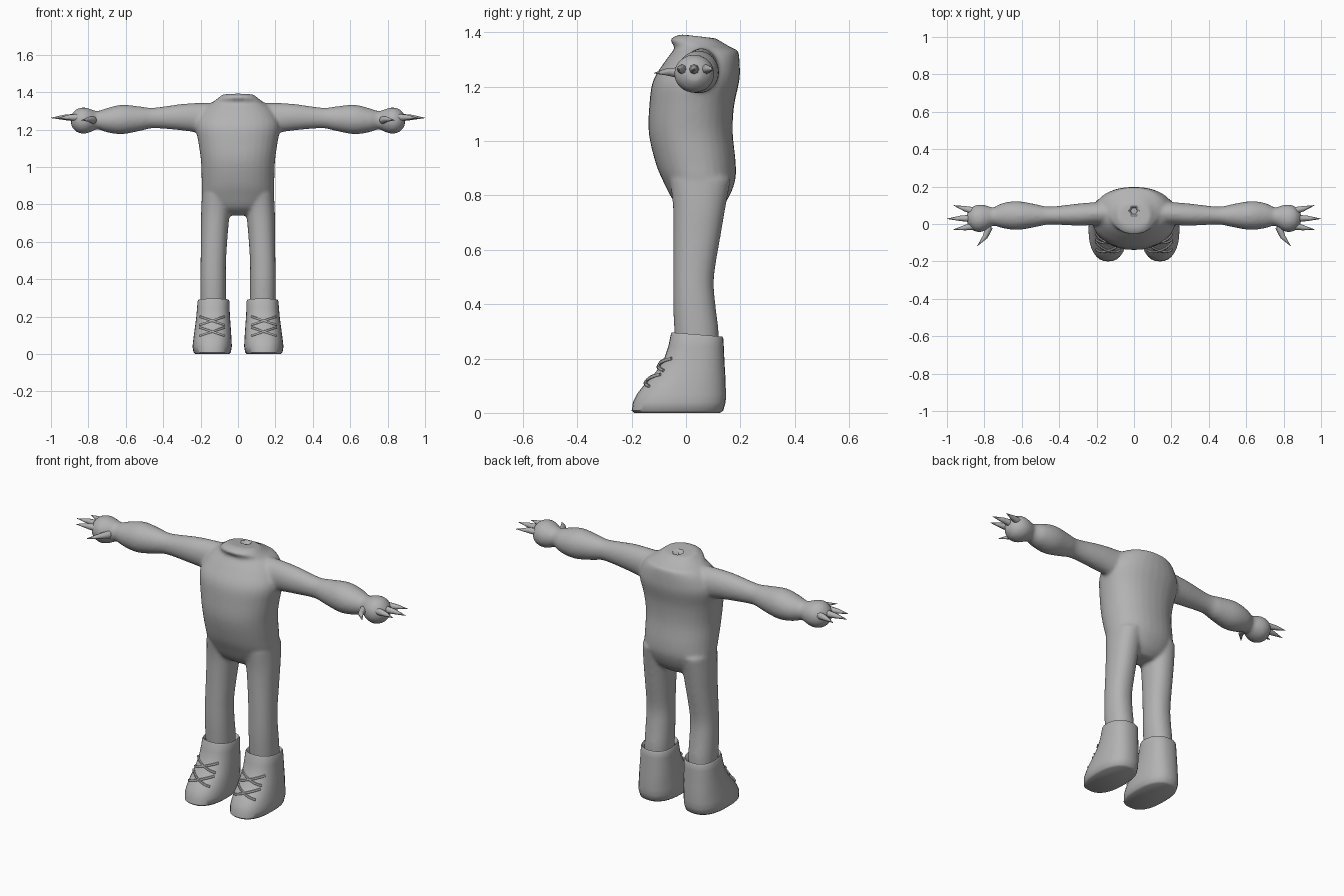
import bpy, bmesh, math
from mathutils import Vector

if "Cube" in bpy.data.objects:
    bpy.data.objects.remove(bpy.data.objects["Cube"])

grey = bpy.data.materials.new("plain grey")
grey.diffuse_color = (0.45, 0.45, 0.45, 1)
grey.use_nodes = True
grey.node_tree.nodes["Principled BSDF"].inputs["Base Color"].default_value = grey.diffuse_color


def spline(rows, steps):
    """Catmull-Rom interpolation of section rows."""
    out = []
    for i in range(len(rows) - 1):
        p = [rows[max(0, min(len(rows) - 1, i + k))] for k in (-1, 0, 1, 2)]
        for s in range(steps):
            t = s / steps
            out.append([0.5 * (2 * b + (c - a) * t + (2 * a - 5 * b + 4 * c - d) * t * t
                               + (3 * b - a - 3 * c + d) * t ** 3) for a, b, c, d in zip(*p)])
    return out + [list(rows[-1])]


def oval(n, power):
    for k in range(n):
        a = 2 * math.pi * k / n
        c, s = math.cos(a), math.sin(a)
        yield (math.copysign(abs(c) ** (2 / power), c), math.copysign(abs(s) ** (2 / power), s))


def loft(bm, rings):
    """Skin a list of point rings and cap both ends."""
    vs = [[bm.verts.new(p) for p in r] for r in rings]
    n = len(vs[0])
    for a, b in zip(vs, vs[1:]):
        for k in range(n):
            bm.faces.new((a[k], a[(k + 1) % n], b[(k + 1) % n], b[k]))
    bm.faces.new(vs[0][::-1])
    bm.faces.new(vs[-1])


def upright(rows, cx=0, n=32, power=2.2):
    """Rows are z front, z back, x centre offset, half width, y front, y back."""
    rings = []
    for zf, zb, ox, hx, yf, yb in rows:
        rings.append([(cx + ox + hx * u, (yf + yb) / 2 + (yb - yf) / 2 * v,
                       (zf + zb) / 2 + (zb - zf) / 2 * v) for u, v in oval(n, power)])
    return rings


def finish(name, bm, angle=40):
    bmesh.ops.recalc_face_normals(bm, faces=bm.faces[:])
    me = bpy.data.meshes.new(name)
    bm.to_mesh(me)
    bm.free()
    ob = bpy.data.objects.new(name, me)
    bpy.context.collection.objects.link(ob)
    me.materials.append(grey)
    bpy.ops.object.select_all(action='DESELECT')
    ob.select_set(True)
    bpy.context.view_layer.objects.active = ob
    bpy.ops.object.shade_smooth_by_angle(angle=math.radians(angle))
    return ob


def flip(rings, s):
    return [[(p[0] * s, p[1], p[2]) for p in r] for r in rings]


# torso, arms and legs skinned together
bm = bmesh.new()
torso = [(.74, .74, 0, .07, .01, .11), (.78, .78, 0, .15, -.045, .15), (.85, .85, 0, .19, -.083, .18),
         (.92, .92, 0, .194, -.112, .183), (1.03, 1.03, 0, .198, -.137, .172),
         (1.13, 1.13, 0, .212, -.135, .177), (1.22, 1.22, 0, .226, -.122, .196),
         (1.29, 1.27, 0, .205, -.08, .198), (1.33, 1.31, 0, .175, -.05, .196),
         (1.347, 1.333, 0, .145, -.042, .191), (1.375, 1.345, 0, .115, -.058, .165),
         (1.393, 1.378, 0, .085, -.02, .11)]
loft(bm, upright(spline(torso, 4)))
leg = [(.2, .2, .133, .066, -.035, .12), (.3, .3, .133, .069, -.043, .12), (.4, .4, .133, .069, -.047, .108),
       (.5, .5, .132, .068, -.047, .103), (.65, .65, .126, .072, -.046, .127),
       (.76, .76, .12, .077, -.048, .146), (.86, .86, .112, .08, -.06, .165)]
arm = [(.08, .06, 1.26, .07, .082), (.2, .056, 1.262, .062, .08), (.3, .05, 1.266, .059, .071),
       (.45, .045, 1.262, .048, .055), (.52, .045, 1.258, .06, .065), (.62, .045, 1.254, .077, .079),
       (.7, .045, 1.25, .068, .065), (.752, .04, 1.25, .049, .049), (.785, .034, 1.248, .064, .061),
       (.825, .03, 1.248, .075, .071), (.865, .03, 1.248, .062, .06), (.892, .03, 1.248, .03, .03)]
arm_rings = [[(x, cy + ry * u, cz + rz * v) for u, v in oval(24, 2)] for x, cy, cz, ry, rz in spline(arm, 4)]
for s in (1, -1):
    loft(bm, flip(upright(spline(leg, 4)), s))
    loft(bm, flip(arm_rings, s))
body = finish("body", bm)
mod = body.modifiers.new("blend", 'REMESH')
mod.mode, mod.voxel_size, mod.use_smooth_shade = 'VOXEL', .009, True
mod = body.modifiers.new("soften", 'SMOOTH')
mod.factor, mod.iterations = .5, 8

# small neck socket
bm = bmesh.new()
loft(bm, [[(r * u, .07 + r * v, z) for u, v in oval(6, 2)] for r, z in ((.018, 1.33), (.038, 1.42))])
cutter = finish("neck_socket_cutter", bm)
cutter.hide_render = True
cutter.hide_set(True)
mod = body.modifiers.new("socket", 'BOOLEAN')
mod.operation, mod.object, mod.solver = 'DIFFERENCE', cutter, 'EXACT'

# boots with a rolled rim
boot = [(0, 0, .138, .09, -.19, .125), (.008, .008, .138, .1, -.2, .137), (.04, .04, .138, .105, -.195, .146),
        (.07, .07, .137, .103, -.18, .147), (.1, .1, .136, .1, -.157, .146), (.13, .13, .135, .097, -.128, .145),
        (.16, .16, .134, .094, -.104, .143), (.2, .2, .133, .09, -.08, .141), (.245, .245, .132, .087, -.065, .139),
        (.288, .274, .131, .085, -.056, .137), (.296, .281, .131, .081, -.052, .133),
        (.288, .273, .132, .074, -.045, .126), (.25, .25, .132, .06, -.03, .11)]


def front_y(x, z):
    """Front surface of the boot at a given spot."""
    for a, b in zip(boot, boot[1:]):
        if a[0] <= z <= b[0]:
            t = (z - a[0]) / (b[0] - a[0])
            _, _, ox, hx, yf, yb = [p + (q - p) * t for p, q in zip(a, b)]
            u = min(1, abs(x - ox) / hx)
            return (yf + yb) / 2 - (yb - yf) / 2 * (1 - u ** 2.4) ** (1 / 2.4)
    return 0


def tube(bm, pts, radii, n=6):
    """Tapered tube along a path."""
    rings = []
    for i, p in enumerate(pts):
        d = (pts[min(i + 1, len(pts) - 1)] - pts[max(i - 1, 0)]).normalized()
        a = d.cross(Vector((0, 0, 1))).normalized()
        b = d.cross(a)
        rings.append([p + (a * u + b * v) * radii[i] for u, v in oval(n, 2)])
    loft(bm, rings)


for s, side in ((1, "left"), (-1, "right")):
    bm = bmesh.new()
    loft(bm, flip(upright(boot, n=32, power=2.4), s))
    finish(side + "_boot", bm, 50)

    # crossed laces over the instep
    bm = bmesh.new()
    for zc in (.12, .178):
        for tilt in (.022, -.022):
            pts = []
            for k in range(9):
                t = k / 4 - 1
                x, z = .138 + .066 * t, zc + tilt * t
                pts.append(Vector((x * s, front_y(x, z) - .006, z)))
            tube(bm, pts, [.006] * 9)
    finish(side + "_laces", bm, 60)

    # three finger claws and a curved thumb claw
    bm = bmesh.new()
    for base, mid, tip in (((.86, .03, 1.264), (.93, .03, 1.265), (1.0, .028, 1.262)),
                           ((.85, .068, 1.264), (.905, .082, 1.265), (.965, .1, 1.262)),
                           ((.85, -.01, 1.264), (.905, -.02, 1.265), (.965, -.03, 1.262)),
                           ((.775, -.015, 1.25), (.795, -.068, 1.255), (.838, -.118, 1.25))):
        pts = [Vector((p[0] * s, p[1], p[2])) for p in (base, mid, tip)]
        tube(bm, pts, [.021, .014, .001], 8)
    finish(side + "_claws", bm, 60)
